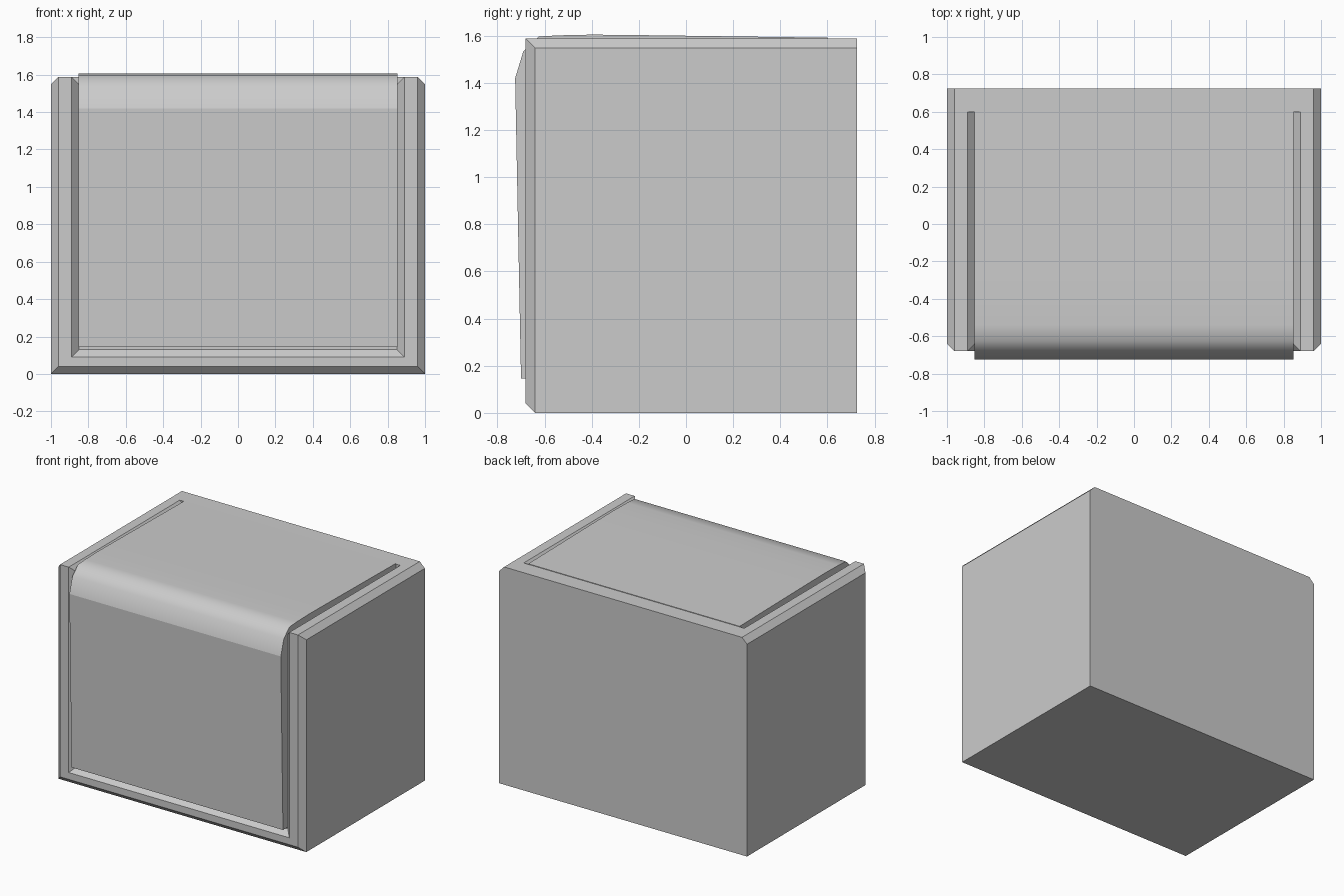
import bpy, bmesh

if "Cube" in bpy.data.objects:
    bpy.data.objects.remove(bpy.data.objects["Cube"])


def loft(name, sections, smooth_strips=()):
    """Skin matching (y, z) profiles placed at successive x positions."""
    bm = bmesh.new()
    rings = [[bm.verts.new((x, y, z)) for y, z in prof] for x, prof in sections]
    n = len(rings[0])
    for a, b in zip(rings, rings[1:]):
        for i in range(n):
            j = (i + 1) % n
            f = bm.faces.new((a[i], a[j], b[j], b[i]))
            f.smooth = i in smooth_strips
    bm.faces.new(rings[0][::-1])
    bm.faces.new(rings[-1])
    bmesh.ops.remove_doubles(bm, verts=bm.verts, dist=1e-4)
    bmesh.ops.dissolve_degenerate(bm, edges=bm.edges, dist=1e-4)
    bmesh.ops.recalc_face_normals(bm, faces=bm.faces)
    me = bpy.data.meshes.new(name)
    bm.to_mesh(me)
    bm.free()
    ob = bpy.data.objects.new(name, me)
    bpy.context.collection.objects.link(ob)
    return ob


BACK, FRONT, TOP, C = 0.725, -0.68, 1.588, 0.04   # C = chamfer and groove depth
REAR = 0.60                                       # rear end of the recess


def casing_profile(front, top, lip, groove):
    """Profile of the casing: bottom lip height and groove depth vary along x."""
    return [(BACK, 0), (FRONT + C, 0), (front, lip), (front, 0.09),
            (front + groove, 0.09 + groove), (front + groove, top - groove),
            (REAR, top - groove), (REAR, top), (BACK, top)]


# Casing: chamfered outer edges and a bevelled recess over the front and top
half = [(1.0, casing_profile(FRONT + C, TOP - C, 0, 0)),
        (0.96, casing_profile(FRONT, TOP, C, 0)),
        (0.89, casing_profile(FRONT, TOP, C, 0)),
        (0.85, casing_profile(FRONT, TOP, C, C))]
loft("casing", [(-x, p) for x, p in half] + half[::-1])

# Door panel: flat front rolling over into a shallow domed lid
panel = [(-0.60, 0.145), (-0.70, 0.145), (-0.725, 1.42), (-0.69, 1.535),
         (-0.625, 1.597), (-0.54, 1.602), (-0.40, 1.605), (-0.20, 1.603),
         (REAR, 1.592), (REAR, 1.50), (-0.60, 1.50)]
loft("door_panel", [(-0.853, panel), (0.853, panel)], smooth_strips=range(2, 7))
